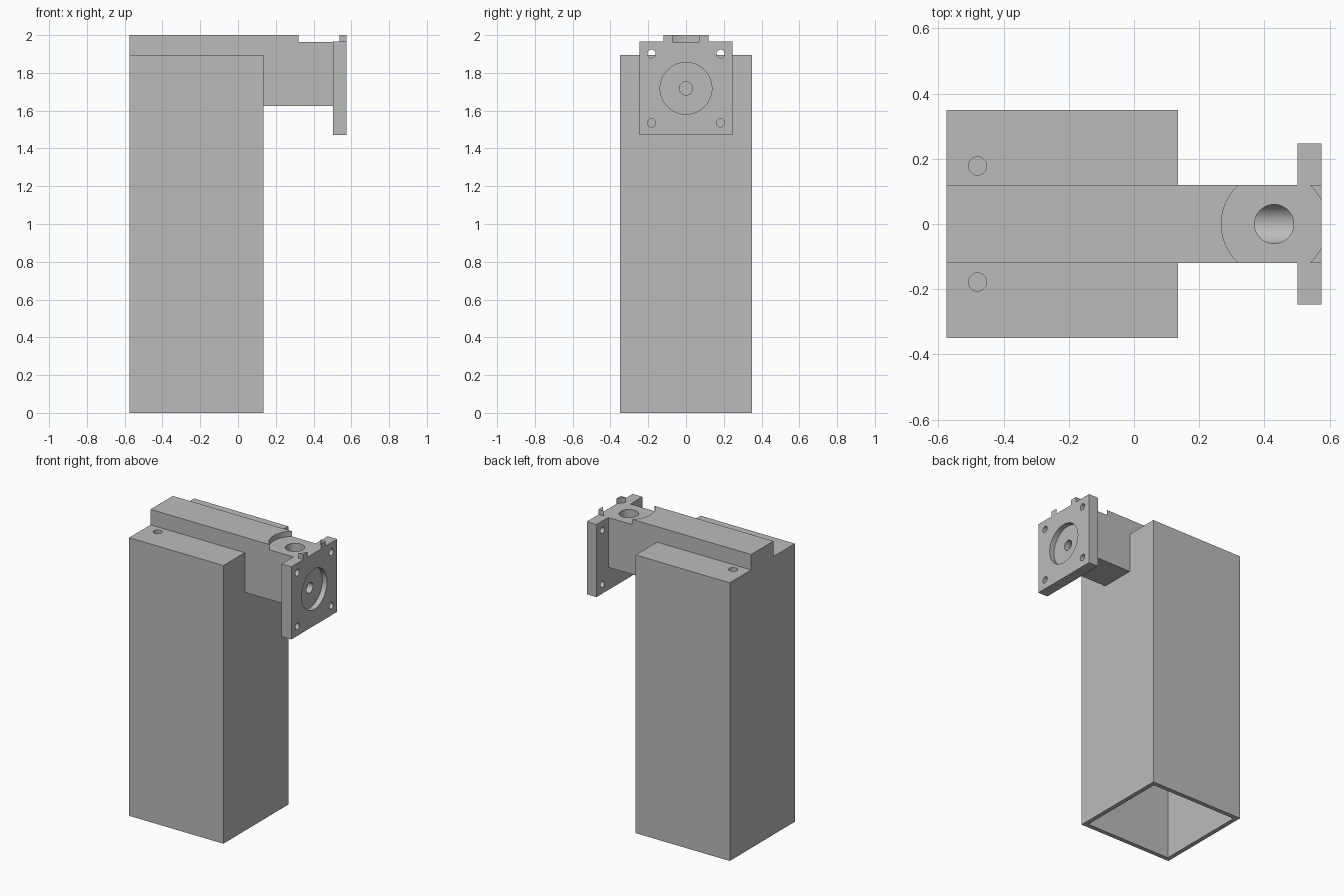
import bpy
from math import pi

cube = bpy.data.objects.get("Cube")
if cube:
    bpy.data.objects.remove(cube, do_unlink=True)

grey = bpy.data.materials.new("plain grey")
grey.use_nodes = True
COLOUR = (0.5, 0.5, 0.5, 1)
grey.diffuse_color = COLOUR
grey.node_tree.nodes["Principled BSDF"].inputs["Base Color"].default_value = COLOUR


def box(name, x, y, z):
    """Box from (min, max) ranges, symmetric in y."""
    bpy.ops.mesh.primitive_cube_add(size=1, location=((x[0] + x[1]) / 2, 0, (z[0] + z[1]) / 2))
    ob = bpy.context.object
    ob.name = name
    ob.scale = (x[1] - x[0], 2 * y, z[1] - z[0])
    bpy.ops.object.transform_apply(location=True, rotation=False, scale=True)
    ob.data.materials.append(grey)
    return ob


def rod(name, axis, start, end, a, b, r, sides=48):
    """Cylinder along x (a, b = y, z) or along z (a, b = x, y)."""
    mid = (start + end) / 2
    loc, rot = ((mid, a, b), (0, pi / 2, 0)) if axis == "x" else ((a, b, mid), (0, 0, 0))
    bpy.ops.mesh.primitive_cylinder_add(vertices=sides, radius=r, depth=end - start,
                                        location=loc, rotation=rot)
    ob = bpy.context.object
    ob.name = name
    ob.data.materials.append(grey)
    return ob


def combine(target, tool, operation):
    tool.hide_render = True
    mod = target.modifiers.new(operation.lower(), "BOOLEAN")
    mod.operation = operation
    mod.solver = "EXACT"
    mod.object = tool
    bpy.context.view_layer.objects.active = target
    bpy.ops.object.modifier_apply(modifier=mod.name)
    bpy.data.objects.remove(tool, do_unlink=True)


BACK, FRONT = -0.575, 0.575
PORT_X, BORE_Z = 0.43, 1.718

# Tall column with a flush top rail and a mounting flange
body = box("column_with_flanged_arm", (BACK, 0.135), 0.35, (0, 1.895))
combine(body, box("arm", (BACK, FRONT), 0.12, (1.625, 2.0)), "UNION")
combine(body, box("flange", (0.502, FRONT), 0.247, (1.47, 1.965)), "UNION")

# Hollow column, open at the bottom
combine(body, box("cavity", (BACK + 0.03, 0.105), 0.32, (-0.1, 1.6)), "DIFFERENCE")

# Round seat and vertical port on the arm
combine(body, rod("seat_cut", "z", 1.964, 2.1, PORT_X, 0, 0.162, 64), "DIFFERENCE")
combine(body, rod("port_cut", "z", BORE_Z, 2.1, PORT_X, 0, 0.06), "DIFFERENCE")

# Horizontal bore, shaft hole and shallow flange recess
combine(body, rod("bore_cut", "x", 0.2, 0.5, 0, BORE_Z, 0.062), "DIFFERENCE")
combine(body, rod("shaft_cut", "x", 0.45, 0.7, 0, BORE_Z, 0.035), "DIFFERENCE")
combine(body, rod("recess_cut", "x", FRONT - 0.035, 0.7, 0, BORE_Z, 0.137, 64), "DIFFERENCE")

# Flange bolt holes and blind screw holes on the column top
for side in (-1, 1):
    for dz in (-0.183, 0.183):
        combine(body, rod("bolt_cut", "x", 0.45, 0.7, side * 0.183, BORE_Z + dz, 0.022, 32),
                "DIFFERENCE")
    combine(body, rod("screw_cut", "z", 1.75, 2.0, -0.48, side * 0.178, 0.028, 32), "DIFFERENCE")

# Smooth bores, crisp edges
bpy.ops.object.select_all(action="DESELECT")
body.select_set(True)
bpy.context.view_layer.objects.active = body
bpy.ops.object.shade_smooth_by_angle(angle=pi / 6)
